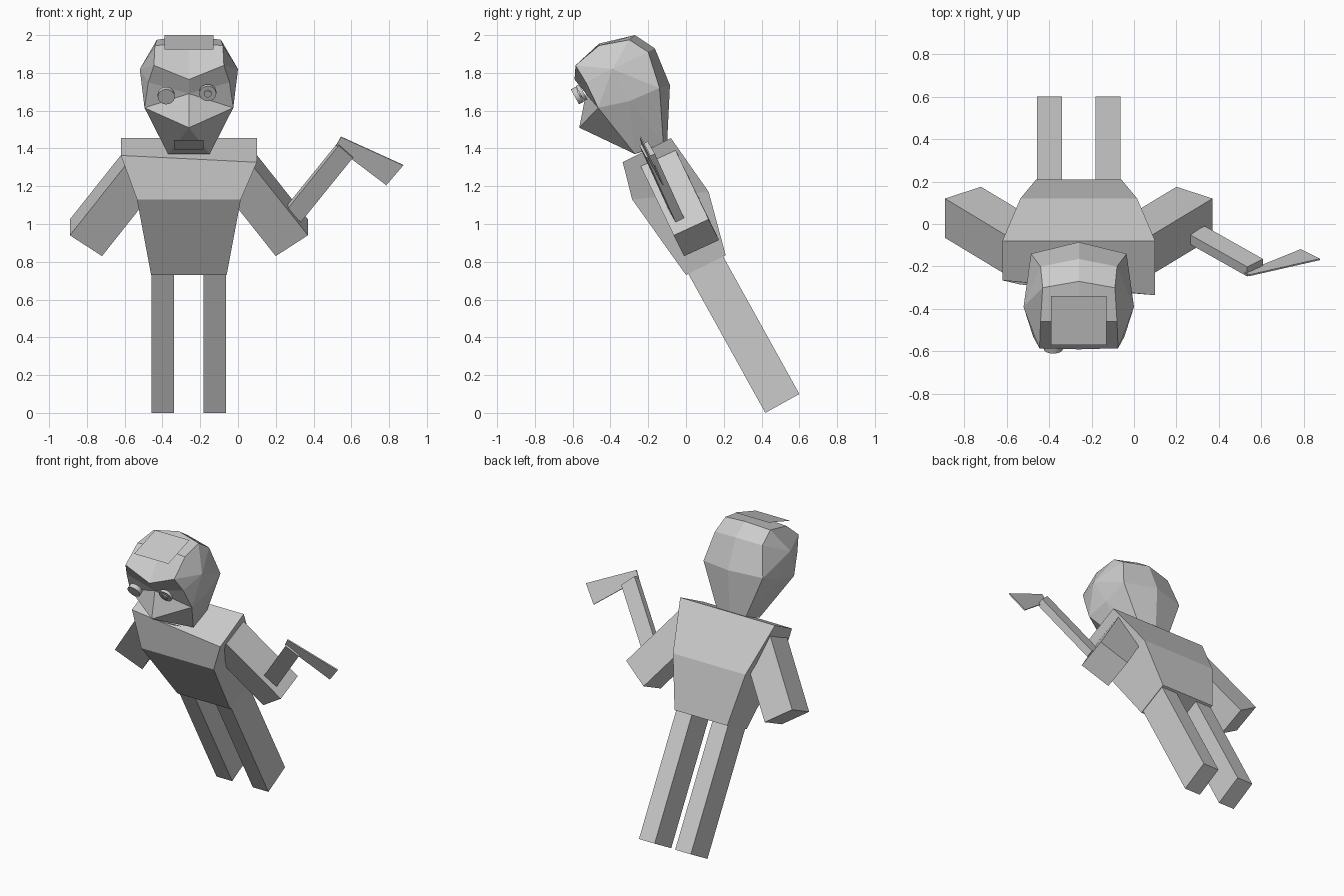
import bpy
import bmesh
from mathutils import Vector, Matrix

if "Cube" in bpy.data.objects:
    bpy.data.objects.remove(bpy.data.objects["Cube"])

AXIS = -0.26                                 # the body's own mirror plane
BACK = Vector((0, 0.875, 0.485))             # the body leans forward
UP = Vector((0, -0.485, 0.875))
COLOUR = (0.6, 0.6, 0.6, 1)

grey = bpy.data.materials.new("plain grey")
grey.use_nodes = True
grey.diffuse_color = COLOUR
grey.node_tree.nodes["Principled BSDF"].inputs["Base Color"].default_value = COLOUR


def finish(name, bm):
    """Turn a bmesh into a grey object placed on the body's axis."""
    bmesh.ops.recalc_face_normals(bm, faces=bm.faces)
    mesh = bpy.data.meshes.new(name)
    bm.to_mesh(mesh)
    bm.free()
    mesh.materials.append(grey)
    obj = bpy.data.objects.new(name, mesh)
    obj.location.x = AXIS
    bpy.context.collection.objects.link(obj)


def loft(name, rings):
    """Skin a stack of equal rings and cap both ends."""
    bm = bmesh.new()
    loops = [[bm.verts.new(p) for p in ring] for ring in rings]
    n = len(loops[0])
    for low, high in zip(loops, loops[1:]):
        for i in range(n):
            j = (i + 1) % n
            bm.faces.new((low[i], low[j], high[j], high[i]))
    bm.faces.new(loops[0])
    bm.faces.new(loops[-1])
    finish(name, bm)


def plate(name, half, front, back):
    """Flat rectangle between a front and a back (y, z) edge."""
    bm = bmesh.new()
    bm.faces.new([bm.verts.new(p) for p in (
        (-half, *front), (half, *front), (half, *back), (-half, *back))])
    finish(name, bm)


def disc(name, x, y, z, radius, depth):
    """Round eye part that faces the leaning front."""
    turn = BACK.to_track_quat("Z", "X").to_matrix().to_4x4()
    bm = bmesh.new()
    bmesh.ops.create_cone(bm, cap_ends=True, segments=24, radius1=radius, radius2=radius,
                          depth=depth, matrix=Matrix.Translation((x, y, z)) @ turn)
    finish(name, bm)


# Torso: hips, chest and shoulders as (half width, front y z, back y z)
rings = []
for half, front, back in ((0.2, (0, 0.73), (0.21, 0.835)),
                          (0.275, (-0.285, 1.13), (0.12, 1.17)),
                          (0.36, (-0.3, 1.345), (-0.08, 1.455))):
    rings.append([Vector((-half, *front)), Vector((half, *front)),
                  Vector((half, *back)), Vector((-half, *back))])
twist = Vector((0, 0.035, 0.018))            # slightly turned chest front
rings[2][0] += twist
rings[2][1] -= twist
loft("torso", rings)

# Legs and arms
for side, label in ((-1, "right"), (1, "left")):
    foot = Vector((0, 0.42, 0))
    sole = [foot + Vector((side * x, 0, 0)) + BACK * b
            for x, b in ((0.078, 0), (0.197, 0), (0.197, 0.206), (0.078, 0.206))]
    loft(label + "_leg", [sole, [p + UP * 0.86 for p in sole]])

    hand = [Vector((side * x, y, z)) for x, y, z in (
        (0.63, -0.065, 0.94), (0.63, 0.12, 1.025), (0.46, 0.175, 0.915), (0.46, -0.01, 0.83))]
    reach = Vector((-side * 0.29, -0.175, 0.365))
    loft(label + "_arm", [hand, [p + reach for p in hand]])

# Hatchet: handle held in the left hand, with a flaring blade
thick = Vector((0, 0.045, 0.022))
wide = Vector((-0.075, -0.037, 0.065))
stroke = Vector((0.275, -0.155, 0.34))
butt = Vector((0.593, -0.055, 1.01))
grip = [butt, butt + thick, butt + thick + wide, butt + wide]
loft("hatchet_handle", [grip, [p + stroke for p in grip]])
blade = [Vector(p) for p in ((0.86, -0.2, 1.345), (1.045, -0.125, 1.205), (1.135, -0.17, 1.31),
                             (0.805, -0.245, 1.46), (0.78, -0.235, 1.415))]
loft("hatchet_blade", [blade, [p + thick * 0.15 for p in blade]])

# Head: one half of the faceted skull, built on both sides
POINTS = {
    "crown": (0, -0.27, 2.0), "top": (0, -0.46, 1.955), "brow": (0, -0.59, 1.765),
    "bridge": (0, -0.53, 1.69), "nose": (0, -0.565, 1.51), "chin": (0, -0.27, 1.37),
    "rear": (0, -0.165, 1.93), "nape": (0, -0.085, 1.735), "neck": (0, -0.1, 1.43),
    "crown_s": (0.17, -0.3, 1.975), "top_s": (0.18, -0.46, 1.945), "brow_s": (0.185, -0.585, 1.84),
    "eye_s": (0.215, -0.53, 1.75), "cheek": (0.235, -0.465, 1.615), "temple": (0.26, -0.39, 1.82),
    "jaw": (0.11, -0.27, 1.37), "ear": (0.235, -0.3, 1.65), "rear_s": (0.18, -0.2, 1.91),
    "nape_s": (0.225, -0.14, 1.72), "neck_s": (0.11, -0.12, 1.43),
}
FACES = (
    # forehead and face
    "crown top top_s crown_s", "top brow brow_s top_s", "brow bridge eye_s brow_s",
    "bridge cheek eye_s", "bridge nose cheek", "nose jaw cheek", "nose chin jaw",
    # side
    "top_s brow_s temple crown_s", "brow_s eye_s temple", "eye_s cheek temple",
    "temple cheek ear", "cheek jaw ear", "ear jaw neck_s",
    "crown_s temple rear_s", "temple nape_s rear_s", "temple ear nape_s", "ear neck_s nape_s",
    # back and underside
    "crown crown_s rear_s rear", "rear rear_s nape_s nape", "nape nape_s neck_s neck",
    "chin neck neck_s jaw",
)
bm = bmesh.new()
for side in (-1, 1):
    verts = {k: bm.verts.new((side * x, y, z)) for k, (x, y, z) in POINTS.items()}
    for face in FACES:
        bm.faces.new([verts[k] for k in face.split()])
bmesh.ops.remove_doubles(bm, verts=bm.verts, dist=0.001)
finish("head", bm)

# Flat cap patch and mouth
plate("cap_patch", 0.13, (-0.57, 1.925), (-0.34, 2.0))
plate("mouth", 0.078, (-0.45, 1.445), (-0.345, 1.395))

# Eyes: the right one stands out, the left one is ringed
disc("right_eye", -0.12, -0.575, 1.68, 0.045, 0.03)
disc("left_eye", 0.1, -0.553, 1.695, 0.045, 0.02)
disc("left_pupil", 0.1, -0.564, 1.69, 0.02, 0.012)
